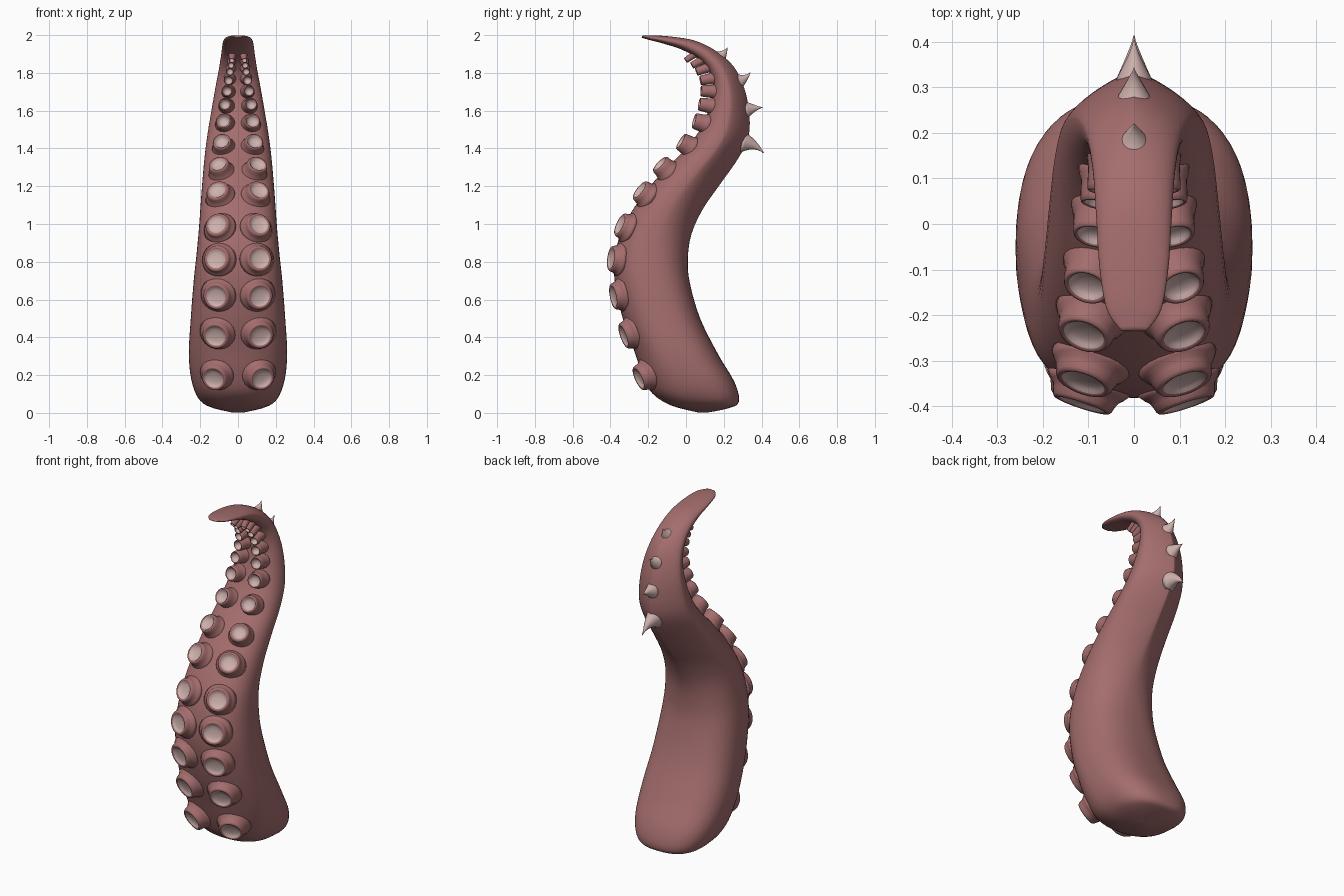
import bpy, bmesh, math
from mathutils import Vector

if "Cube" in bpy.data.objects:
    bpy.data.objects.remove(bpy.data.objects["Cube"])


def material(name, rgb):
    m = bpy.data.materials.new(name)
    m.diffuse_color = (*rgb, 1)
    m.use_nodes = True
    m.node_tree.nodes["Principled BSDF"].inputs["Base Color"].default_value = m.diffuse_color
    return m


FLESH = material("dusky red flesh", (0.37, 0.152, 0.152))
PALE = material("pale pink", (0.62, 0.44, 0.42))


def make(name, rings, mats, light_from=None):
    """Skin a list of vertex rings, closing both ends."""
    bm = bmesh.new()
    rows = [[bm.verts.new(p) for p in r] for r in rings]
    n = len(rows[0])
    for k in range(len(rows) - 1):
        for i in range(n):
            j = (i + 1) % n
            f = bm.faces.new((rows[k][i], rows[k][j], rows[k + 1][j], rows[k + 1][i]))
            f.material_index = int(light_from is not None and k >= light_from)
    bm.faces.new(rows[0])
    end = bm.faces.new(rows[-1])
    end.material_index = int(light_from is not None)
    bmesh.ops.recalc_face_normals(bm, faces=bm.faces)
    for f in bm.faces:
        f.smooth = True
    me = bpy.data.meshes.new(name)
    bm.to_mesh(me)
    bm.free()
    for m in mats:
        me.materials.append(m)
    ob = bpy.data.objects.new(name, me)
    bpy.context.collection.objects.link(ob)
    return ob


# Cross-sections: front y, z; back y, z; half width
SECTIONS = [
    (0.06, 0.003, 0.11, 0.001, 0.03), (-0.08, 0.04, 0.23, 0.026, 0.15),
    (-0.18, 0.105, 0.28, 0.06, 0.212), (-0.23, 0.20, 0.258, 0.16, 0.248),
    (-0.275, 0.33, 0.17, 0.31, 0.26), (-0.335, 0.50, 0.075, 0.50, 0.25),
    (-0.378, 0.70, 0.02, 0.69, 0.235), (-0.373, 0.85, 0.01, 0.82, 0.22),
    (-0.325, 1.00, 0.03, 0.95, 0.207), (-0.23, 1.15, 0.09, 1.08, 0.197),
    (-0.12, 1.28, 0.18, 1.21, 0.187), (0.00, 1.40, 0.275, 1.345, 0.175),
    (0.08, 1.51, 0.33, 1.46, 0.16), (0.125, 1.62, 0.335, 1.59, 0.14),
    (0.143, 1.72, 0.308, 1.72, 0.12), (0.125, 1.80, 0.255, 1.83, 0.102),
    (0.07, 1.87, 0.165, 1.912, 0.09), (-0.02, 1.922, 0.055, 1.968, 0.083),
    (-0.12, 1.955, -0.06, 1.99, 0.076), (-0.20, 1.976, -0.17, 1.999, 0.06),
    (-0.236, 1.987, -0.231, 1.997, 0.028)]
LAST = len(SECTIONS) - 1
FRONT_X, FRONT_Y = 0.88, 0.78  # the front is slightly flattened


def section(s):
    """Catmull-Rom blend of the cross-sections."""
    i = min(int(s), LAST - 1)
    t = s - i
    a, b, c, d = (SECTIONS[max(0, min(LAST, i + k))] for k in (-1, 0, 1, 2))
    return [0.5 * (2 * q + (r - p) * t + (2 * p - 5 * q + 4 * r - u) * t * t
                   + (3 * q - p - 3 * r + u) * t ** 3) for p, q, r, u in zip(a, b, c, d)]


def ramp(x, a, b):
    t = max(0, min(1, (x - a) / (b - a)))
    return t * t * (3 - 2 * t)


def power(v, e):
    return math.copysign(abs(v) ** e, v)


def surface(s, ang):
    fy, fz, by, bz, w = section(s)
    mid = Vector((0, (fy + by) / 2, (fz + bz) / 2))
    half = Vector((0, (fy - by) / 2, (fz - bz) / 2))
    c, n = math.cos(ang), math.sin(ang)
    # back is broad at the foot and ridged around the spikes
    ridge = ramp(s, 7, 11.5) * (1 - ramp(s, 14, 17))
    foot = 1 - ramp(s, 5, 9)
    if c > 0:
        c, n = c ** FRONT_Y, power(n, FRONT_X)
    else:
        c = power(c, 1 + 0.35 * ridge - 0.22 * foot)
        n = power(n, 1 + 0.75 * ridge - 0.22 * foot)
    return mid + half * c + Vector((w * n, 0, 0))


# Tapering curled body
N = 64
make("tentacle_body", [[surface(k / 5, 2 * math.pi * i / N) for i in range(N)]
                       for k in range(LAST * 5 + 1)], [FLESH])


def circle(c, n, r, count):
    u = n.cross(Vector((0, 0.3, 1))).normalized()
    v = n.cross(u).normalized()
    return [c + r * (u * math.cos(2 * math.pi * i / count) + v * math.sin(2 * math.pi * i / count))
            for i in range(count)]


# Sucker profile: radius, height; the last rings form the pale cup
CUP = [(1.5, -0.45), (1.32, -0.05), (1.19, 0.15), (1.12, 0.45), (1.07, 0.75), (1.0, 0.9),
       (0.9, 0.93), (0.81, 0.87), (0.73, 0.74), (0.52, 0.62), (0.25, 0.57), (0.03, 0.56)]


def sucker_place(z, x, lift):
    best = None
    for k in range(10, LAST * 20 - 20):
        s = k / 20
        ang = math.asin(min(0.9, x / section(s)[4]) ** (1 / FRONT_X))
        p = surface(s, ang)
        e = 0.02
        n = (surface(s, ang + e) - surface(s, ang - e)).cross(
            surface(s + e, ang) - surface(s - e, ang)).normalized()
        if n.x < 0:
            n = -n
        # upper suckers turn to face forward
        n = (n + Vector((0, -0.7 * ramp(s, 10, 12.5), 0))).normalized()
        err = abs((p + n * lift).z - z)
        if best is None or err < best[0]:
            best = (err, p, n)
    return best[1:]


# Two mirrored rows of suckers: z, x, radius, height
SUCKERS = [(0.18, 0.115, 0.065, 0.045), (0.405, 0.11, 0.067, 0.04), (0.62, 0.107, 0.066, 0.036),
           (0.815, 0.104, 0.064, 0.036), (1.0, 0.1, 0.061, 0.038), (1.18, 0.097, 0.057, 0.045),
           (1.32, 0.09, 0.051, 0.053), (1.44, 0.077, 0.046, 0.056), (1.545, 0.068, 0.04, 0.06),
           (1.635, 0.06, 0.033, 0.065), (1.705, 0.05, 0.029, 0.068), (1.76, 0.043, 0.025, 0.066),
           (1.805, 0.037, 0.021, 0.062), (1.838, 0.033, 0.018, 0.055), (1.866, 0.03, 0.015, 0.05)]
for idx, (z, x, r, high) in enumerate(SUCKERS):
    p, n = sucker_place(z, x, high)
    rings = [circle(p + n * h * high / 0.93, n, q * r, 24) for q, h in CUP]
    make(f"sucker_right_{idx + 1}", rings, [FLESH, PALE], 7)
    make(f"sucker_left_{idx + 1}", [[Vector((-v.x, v.y, v.z)) for v in ring] for ring in rings],
         [FLESH, PALE], 7)

# Curved spikes down the back: base y, z; bend y, z; tip y, z; radius
SPIKES = [(0.295, 1.435, 0.37, 1.425, 0.412, 1.375, 0.058),
          (0.315, 1.605, 0.365, 1.615, 0.405, 1.617, 0.048),
          (0.275, 1.755, 0.318, 1.77, 0.342, 1.803, 0.045),
          (0.175, 1.88, 0.207, 1.905, 0.22, 1.935, 0.042)]
for idx, (ay, az, by, bz, cy, cz, r) in enumerate(SPIKES):
    a, b, c = Vector((0, ay, az)), Vector((0, by, bz)), Vector((0, cy, cz))
    rings = []
    for k in range(9):
        t = k / 8
        centre = a * (1 - t) ** 2 + b * 2 * t * (1 - t) + c * t * t
        along = ((b - a) * (1 - t) + (c - b) * t).normalized()
        side = Vector((0, -along.z, along.y))
        q = r * (0.03 + 0.97 * (1 - t) ** 1.4)
        rings.append([centre + q * (Vector((0.85 * math.cos(w), 0, 0)) + side * math.sin(w))
                      for w in (2 * math.pi * i / 16 for i in range(16))])
    make(f"back_spike_{idx + 1}", rings, [PALE])
